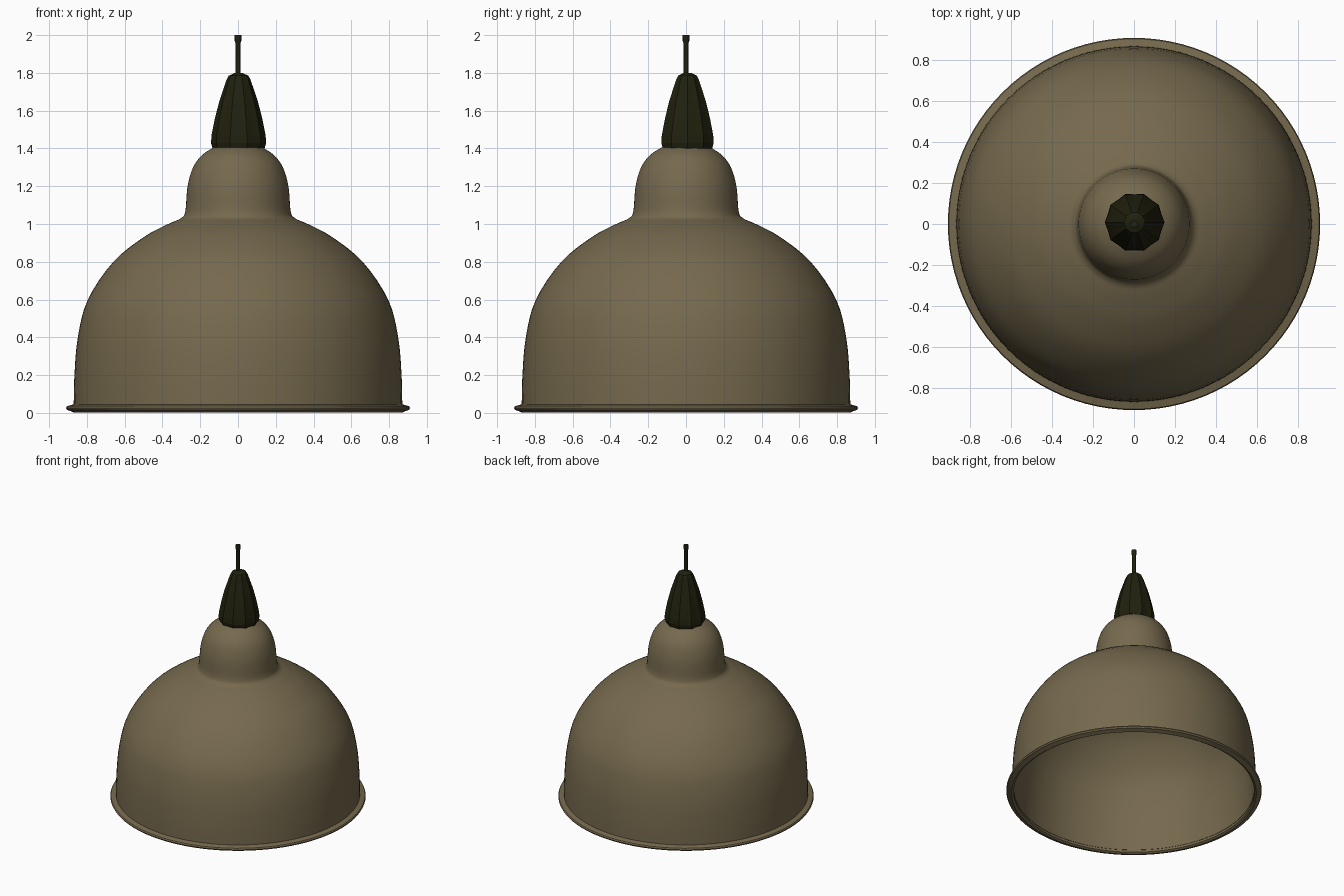
import bpy, bmesh, math

if "Cube" in bpy.data.objects:
    bpy.data.objects.remove(bpy.data.objects["Cube"])


def material(name, rgb):
    m = bpy.data.materials.new(name)
    m.diffuse_color = (*rgb, 1)
    m.use_nodes = True
    m.node_tree.nodes["Principled BSDF"].inputs["Base Color"].default_value = m.diffuse_color
    return m


def smooth_path(pts, n=4):
    # Catmull-Rom curve through the profile points
    out = []
    for i in range(len(pts) - 1):
        p = [pts[max(0, min(len(pts) - 1, i + k))] for k in (-1, 0, 1, 2)]
        for s in range(n):
            t = s / n
            out.append(tuple(0.5 * (2 * b + (c - a) * t + (2 * a - 5 * b + 4 * c - d) * t * t
                                    + (3 * b - a - 3 * c + d) * t ** 3) for a, b, c, d in zip(*p)))
    return out + [pts[-1]]


def lathe(name, prof, sides, mat, closed=False, flute=0.0, smooth=40, centre=(0, 0)):
    bm = bmesh.new()
    rings = []
    for r, z in prof:
        ring = []
        for i in range(sides):
            a = 2 * math.pi * i / sides
            k = r * (1 - flute * (i % 2))
            ring.append(bm.verts.new((centre[0] + k * math.cos(a), centre[1] + k * math.sin(a), z)))
        rings.append(ring)
    pairs = list(zip(rings, rings[1:] + rings[:1])) if closed else list(zip(rings, rings[1:]))
    for a, b in pairs:
        for i in range(sides):
            j = (i + 1) % sides
            bm.faces.new((a[i], a[j], b[j], b[i]))
    if not closed:
        bm.faces.new(rings[0][::-1])
        bm.faces.new(rings[-1])
    bmesh.ops.recalc_face_normals(bm, faces=bm.faces)
    me = bpy.data.meshes.new(name)
    bm.to_mesh(me)
    bm.free()
    me.materials.append(mat)
    ob = bpy.data.objects.new(name, me)
    bpy.context.collection.objects.link(ob)
    if smooth:
        bpy.ops.object.select_all(action='DESELECT')
        ob.select_set(True)
        bpy.context.view_layer.objects.active = ob
        bpy.ops.object.shade_smooth_by_angle(angle=math.radians(smooth))
    return ob


olive = material("olive_enamel", (0.18, 0.142, 0.075))
dark = material("dark_plastic", (0.015, 0.015, 0.0045))

# Shade: bell and neck as one thin hollow shell
bell = smooth_path([(0.87, 0.03), (0.866, 0.2), (0.848, 0.4), (0.795, 0.6), (0.66, 0.8),
                    (0.50, 0.93), (0.38, 0.995), (0.31, 1.025)])
neck = smooth_path([(0.287, 1.042), (0.277, 1.08), (0.267, 1.2), (0.238, 1.3),
                    (0.19, 1.365), (0.13, 1.405)])
outer = bell + neck
inner = [(r - 0.015, z - 0.012 * min(1, max(0, z - 0.03) / 0.5)) for r, z in outer]
inner += [(0.01, 1.394)]
outer += [(0.01, 1.408)]
lathe("lamp_shade", outer + inner[::-1], 96, olive, closed=True)

# Rolled rim around the opening
rim = [(0.857, 0.012), (0.872, 0.003), (0.893, 0.012), (0.905, 0.016), (0.91, 0.026),
       (0.905, 0.036), (0.885, 0.041), (0.868, 0.046), (0.858, 0.04)]
lathe("rolled_rim", rim, 96, olive, closed=True)

# Faceted, fluted socket cap
cap = [(0.138, 1.4), (0.146, 1.43), (0.143, 1.47), (0.125, 1.56), (0.102, 1.65),
       (0.063, 1.765), (0.052, 1.785), (0.02, 1.8)]
lathe("socket_cap", cap, 20, dark, flute=0.06, smooth=0, centre=(0.003, 0.008))

# Hanging cord
lathe("cord", [(0.014, 1.78), (0.014, 1.96), (0.018, 1.97), (0.018, 2.0)], 12, dark)
